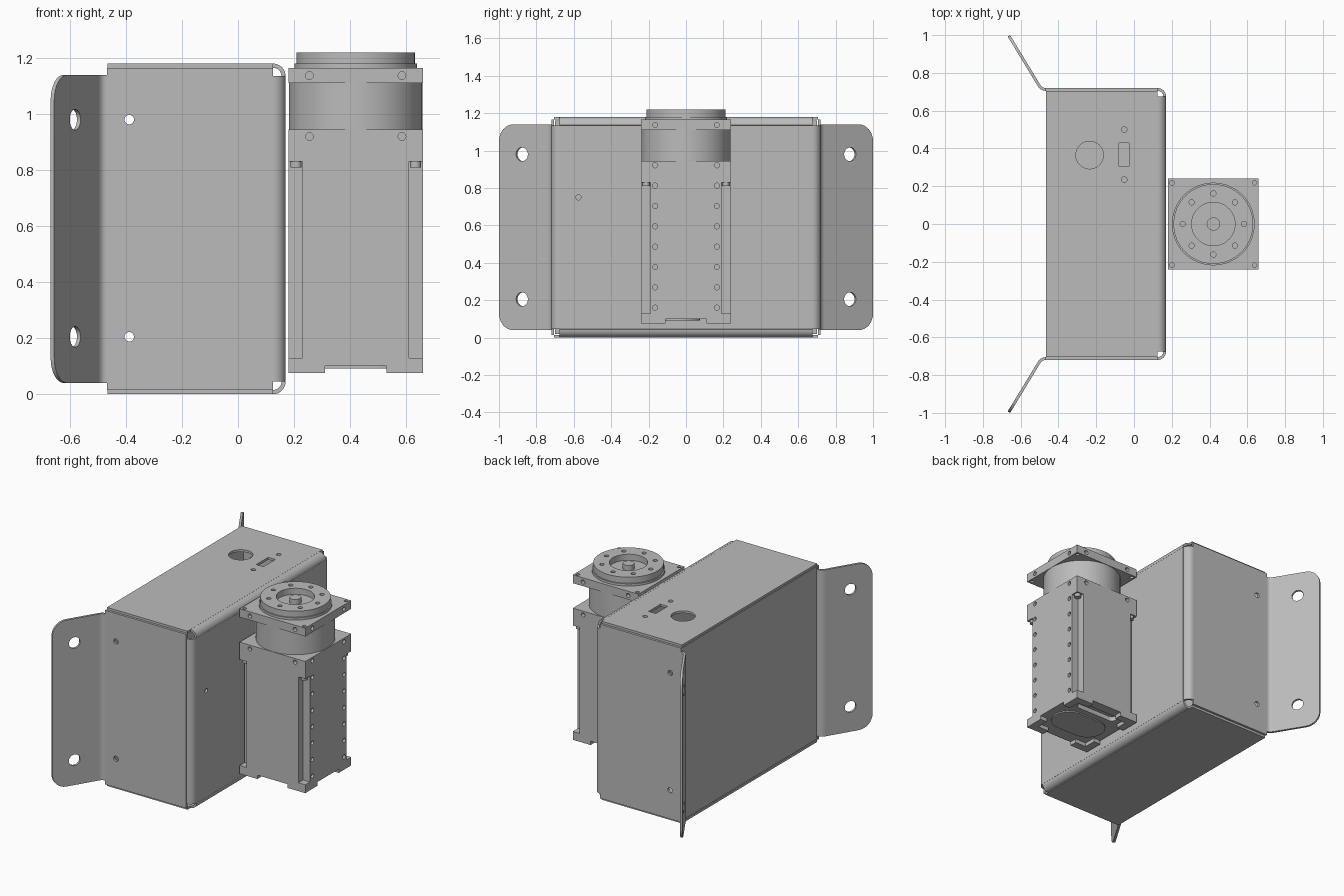
import bpy, bmesh, math
from mathutils import Vector

if "Cube" in bpy.data.objects:
    bpy.data.objects.remove(bpy.data.objects["Cube"])

grey = bpy.data.materials.new("plain grey")
grey.diffuse_color = (0.5, 0.5, 0.5, 1)
grey.use_nodes = True
grey.node_tree.nodes["Principled BSDF"].inputs["Base Color"].default_value = grey.diffuse_color

AXES = {"Z": lambda a, b, h: (a, b, h),
        "Y": lambda a, b, h: (a, h, b),
        "X": lambda a, b, h: (h, a, b)}


def prism(name, pts, lo, hi, axis="Z"):
    """Extrude a 2D outline from lo to hi along an axis (or a custom mapping)."""
    f = AXES[axis] if isinstance(axis, str) else axis
    bm = bmesh.new()
    low = [bm.verts.new(f(a, b, lo)) for a, b in pts]
    top = [bm.verts.new(f(a, b, hi)) for a, b in pts]
    bm.faces.new(low)
    bm.faces.new(top)
    n = len(pts)
    for i in range(n):
        j = (i + 1) % n
        bm.faces.new((low[i], low[j], top[j], top[i]))
    bmesh.ops.recalc_face_normals(bm, faces=bm.faces)
    me = bpy.data.meshes.new(name)
    bm.to_mesh(me)
    bm.free()
    me.materials.append(grey)
    ob = bpy.data.objects.new(name, me)
    bpy.context.collection.objects.link(ob)
    return ob


def rect(a0, a1, b0, b1):
    return [(a0, b0), (a1, b0), (a1, b1), (a0, b1)]


def arc(ca, cb, r, d0, d1, n=8):
    return [(ca + r * math.cos(math.radians(d0 + (d1 - d0) * i / n)),
             cb + r * math.sin(math.radians(d0 + (d1 - d0) * i / n))) for i in range(n + 1)]


def circle(ca, cb, r, n=24):
    return arc(ca, cb, r, 0, 360, n)[:-1]


def capsule(ca, cb, half, r):
    return arc(ca + half, cb, r, -90, 90, 12) + arc(ca - half, cb, r, 90, 270, 12)


def strip(path, t=0.015):
    """Outline of a sheet of thickness t that follows a 2D path."""
    p = [Vector(q) for q in path]
    left, right = [], []
    for i, q in enumerate(p):
        d = (p[min(i + 1, len(p) - 1)] - p[max(i - 1, 0)]).normalized()
        n = Vector((-d.y, d.x)) * t / 2
        left.append(tuple(q + n))
        right.append(tuple(q - n))
    return left + right[::-1]


def cut(ob, cutters):
    bpy.context.view_layer.objects.active = ob
    for c in cutters:
        m = ob.modifiers.new("cut", "BOOLEAN")
        m.operation, m.solver, m.object = "DIFFERENCE", "EXACT", c
        bpy.ops.object.modifier_apply(modifier=m.name)
        bpy.data.objects.remove(c)
    return ob


def hole(a, b, r, lo, hi, axis="Z", n=16):
    return prism("cutter", circle(a, b, r, n), lo, hi, axis)


# Enclosure front plate and its small hole
front = prism("front_plate", rect(-0.675, 0.675, 0.045, 1.135), 0.155, 0.17, "X")
cut(front, [hole(-0.575, 0.75, 0.014, 0.1, 0.2, "X")])

# Side walls, folded corners and mounting ears
ear_dir = Vector((-0.17, 0.28)).normalized()
for s, side in ((-1, "left"), (1, "right")):
    wall = prism(side + "_wall", rect(-0.468, 0.125, 0.015, 1.165), s * 0.705, s * 0.72, "Y")
    cut(wall, [hole(-0.388, z, 0.017, s * 0.68, s * 0.74, "Y") for z in (0.205, 0.98)])

    bend = strip([(x, s * y) for x, y in arc(0.125, 0.675, 0.0375, 0, 90)])
    prism(side + "_corner_bend", bend, 0.045, 1.135)

    c = Vector((-0.49, 0.7125))
    a, b = Vector((-0.468, 0.7125)), c + ear_dir * 0.025
    curve = [a * (1 - t) ** 2 + c * 2 * t * (1 - t) + b * t * t for t in [i / 6 for i in range(7)]]
    prism(side + "_ear_bend", strip([(q.x, s * q.y) for q in curve]), 0.04, 1.14)

    def ear_map(u, z, h, s=s, c=c):
        q = c + ear_dir * u + Vector((ear_dir.y, -ear_dir.x)) * h
        return (q.x, s * q.y, z)
    end = 0.332
    outline = [(0.025, 0.04)] + arc(end - 0.09, 0.13, 0.09, -90, 0) \
        + arc(end - 0.09, 1.05, 0.09, 0, 90) + [(0.025, 1.14)]
    ear = prism(side + "_mounting_ear", outline, -0.0075, 0.0075, ear_map)
    cut(ear, [hole(0.188, z, 0.037, -0.05, 0.05, ear_map, 32) for z in (0.205, 0.98)])

# Top and bottom walls with folded edges
for name, z0, bend_z, d1 in (("top", 1.165, 1.135, 90), ("bottom", 0.0, 0.045, -90)):
    wall = prism(name + "_wall", rect(-0.465, 0.125, -0.705, 0.705), z0, z0 + 0.015)
    prism(name + "_edge_bend", strip(arc(0.125, bend_z, 0.0375, 0, d1)), -0.675, 0.675, "Y")
    if name == "top":
        cut(wall, [hole(-0.235, 0.365, 0.073, 1.1, 1.25, "Z", 40),
                   hole(-0.052, 0.5, 0.015, 1.1, 1.25),
                   hole(-0.052, 0.235, 0.015, 1.1, 1.25),
                   prism("cutter", rect(-0.08, -0.027, 0.305, 0.43), 1.1, 1.25)])

# Back cover, set just inside the walls
prism("back_cover", rect(-0.7, 0.7, 0.02, 1.16), -0.465, -0.45, "X")

# Motor body: notched corners, hollow underside, rows of screw holes
CX, H = 0.42, 0.24
body = prism("motor_body", rect(CX - H, CX + H, -H, H), 0.075, 0.945)
cutters = []
for sx in (-1, 1):
    for sy in (-1, 1):
        xs = sorted((CX + sx * 0.19, CX + sx * 0.3))
        ys = sorted((sy * 0.19, sy * 0.3))
        cutters.append(prism("cutter", rect(*xs, *ys), 0.13, 0.83))
        # screw holes on the left and right faces
        for i in range(8):
            z = 0.16 + i * 0.1088
            xs = sorted((CX + sx * 0.215, CX + sx * 0.3))
            cutters.append(hole(sy * 0.165, z, 0.014, *xs, "X", 12))
        # one upper hole pair on the front and back faces
        cutters.append(hole(CX + sx * 0.165, 0.92, 0.014, *sorted((sy * 0.215, sy * 0.3)), "Y", 12))
        prism("corner_screw", circle(CX + sx * 0.213, sy * 0.213, 0.02, 16), 0.81, 0.835)
cutters += [prism("cutter", rect(CX - 0.11, CX + 0.11, -0.3, 0.3), 0.0, 0.1),
            prism("cutter", rect(CX - 0.3, CX + 0.3, -0.11, 0.11), 0.0, 0.1),
            prism("cutter", rect(CX - 0.19, CX + 0.19, -0.19, 0.19), 0.0, 0.1),
            prism("cutter", capsule(CX, 0.145, 0.12, 0.03), 0.0, 0.13)]
cut(body, cutters)
prism("underside_cover", capsule(CX, -0.035, 0.075, 0.11), 0.092, 0.105)

# Round neck and square flange
prism("motor_neck", circle(CX, 0, 0.238, 64), 0.94, 1.115)
flange = prism("motor_flange", rect(CX - H, CX + H, -H, H), 1.11, 1.165)
cutters = []
for sx in (-1, 1):
    for sy in (-1, 1):
        cutters.append(hole(CX + sx * 0.218, sy * 0.218, 0.012, 1.0, 1.3, "Z", 12))
        cutters.append(hole(CX + sx * 0.165, 1.137, 0.014, *sorted((sy * 0.215, sy * 0.3)), "Y", 12))
        cutters.append(hole(sy * 0.165, 1.137, 0.014, *sorted((CX + sx * 0.215, CX + sx * 0.3)), "X", 12))
cut(flange, cutters)

# Output disc with bolt circle, recess and centre boss
prism("output_disc_base", circle(CX, 0, 0.219, 64), 1.16, 1.18)
disc = prism("output_disc", circle(CX, 0, 0.211, 64), 1.178, 1.22)
cutters = [hole(CX, 0, 0.115, 1.0, 1.3, "Z", 48)]
for i in range(8):
    t = i * math.pi / 4
    cutters.append(hole(CX + 0.162 * math.cos(t), 0.162 * math.sin(t), 0.014, 1.19, 1.3, "Z", 12))
cut(disc, cutters)
prism("centre_boss", circle(CX, 0, 0.035, 32), 1.175, 1.215)

# Smooth the round parts, keep the edges sharp
for ob in bpy.context.scene.objects:
    ob.select_set(True)
bpy.context.view_layer.objects.active = body
bpy.ops.object.shade_smooth_by_angle(angle=math.radians(32))
